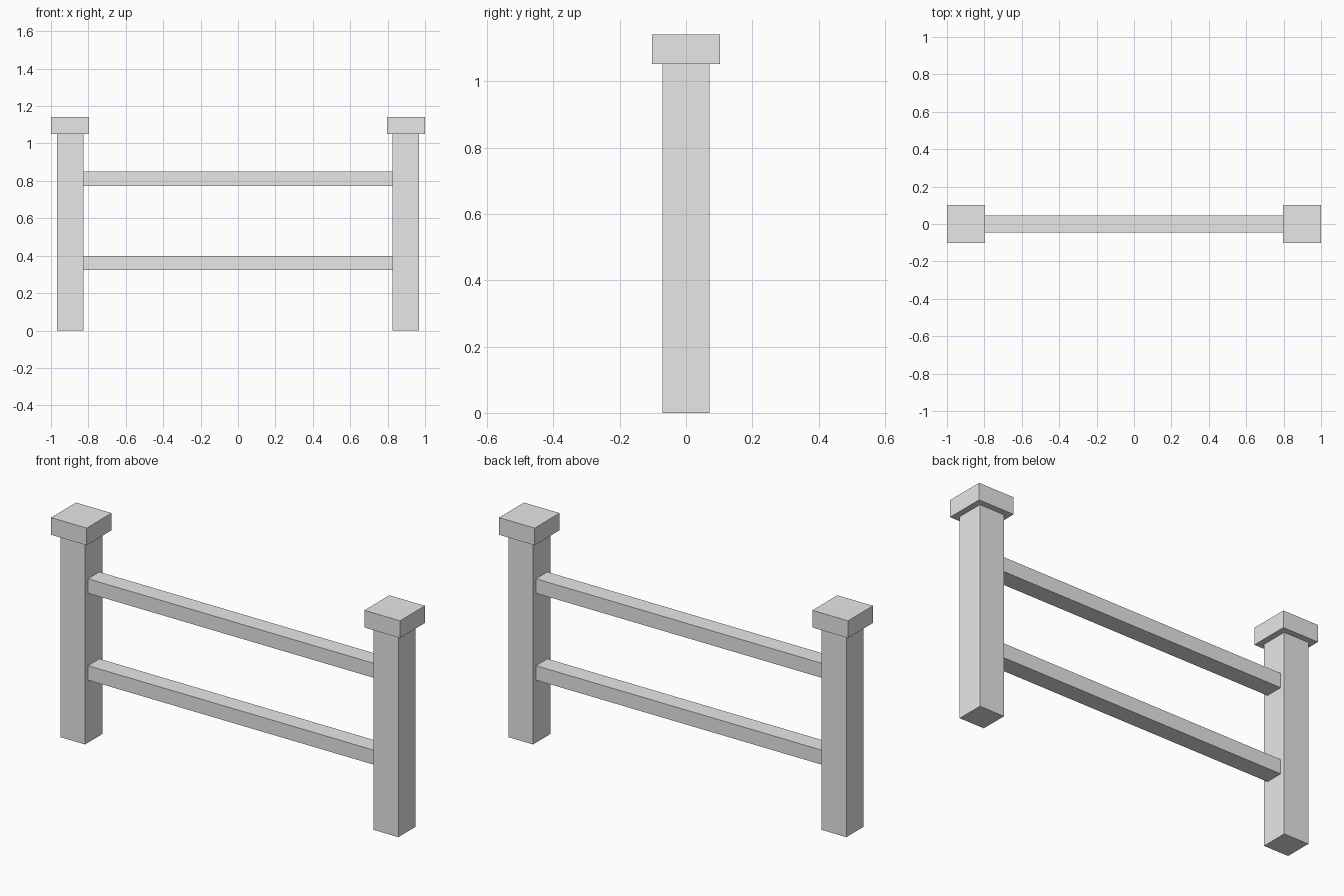
import bpy

cube = bpy.data.objects.get("Cube")
if cube:
    bpy.data.objects.remove(cube, do_unlink=True)

# Single light grey used on every part
grey = bpy.data.materials.new("light_grey")
grey.use_nodes = True
colour = (0.8, 0.8, 0.8, 1)
grey.diffuse_color = colour
grey.node_tree.nodes["Principled BSDF"].inputs["Base Color"].default_value = colour


def box(name, x, bottom, size):
    """Add a box centred on (x, 0) that stands on the given height."""
    bpy.ops.mesh.primitive_cube_add(size=1, location=(x, 0, bottom + size[2] / 2))
    obj = bpy.context.object
    obj.name = name
    obj.scale = size
    bpy.ops.object.transform_apply(location=False, rotation=False, scale=True)
    obj.data.materials.append(grey)
    return obj


POST_X = 0.898
POST_W = 0.142
POST_H = 1.052
CAP_W = 0.204

# Square posts with overhanging caps
for side, sign in (("left", 1), ("right", -1)):
    box(side + "_post", sign * POST_X, 0, (POST_W, POST_W, POST_H))
    box(side + "_post_cap", sign * POST_X, POST_H, (CAP_W, CAP_W, 0.089))

# Horizontal rails between the posts
rail_length = 2 * POST_X - POST_W
for name, bottom in (("lower_rail", 0.324), ("upper_rail", 0.774)):
    box(name, 0, bottom, (rail_length, 0.093, 0.075))
